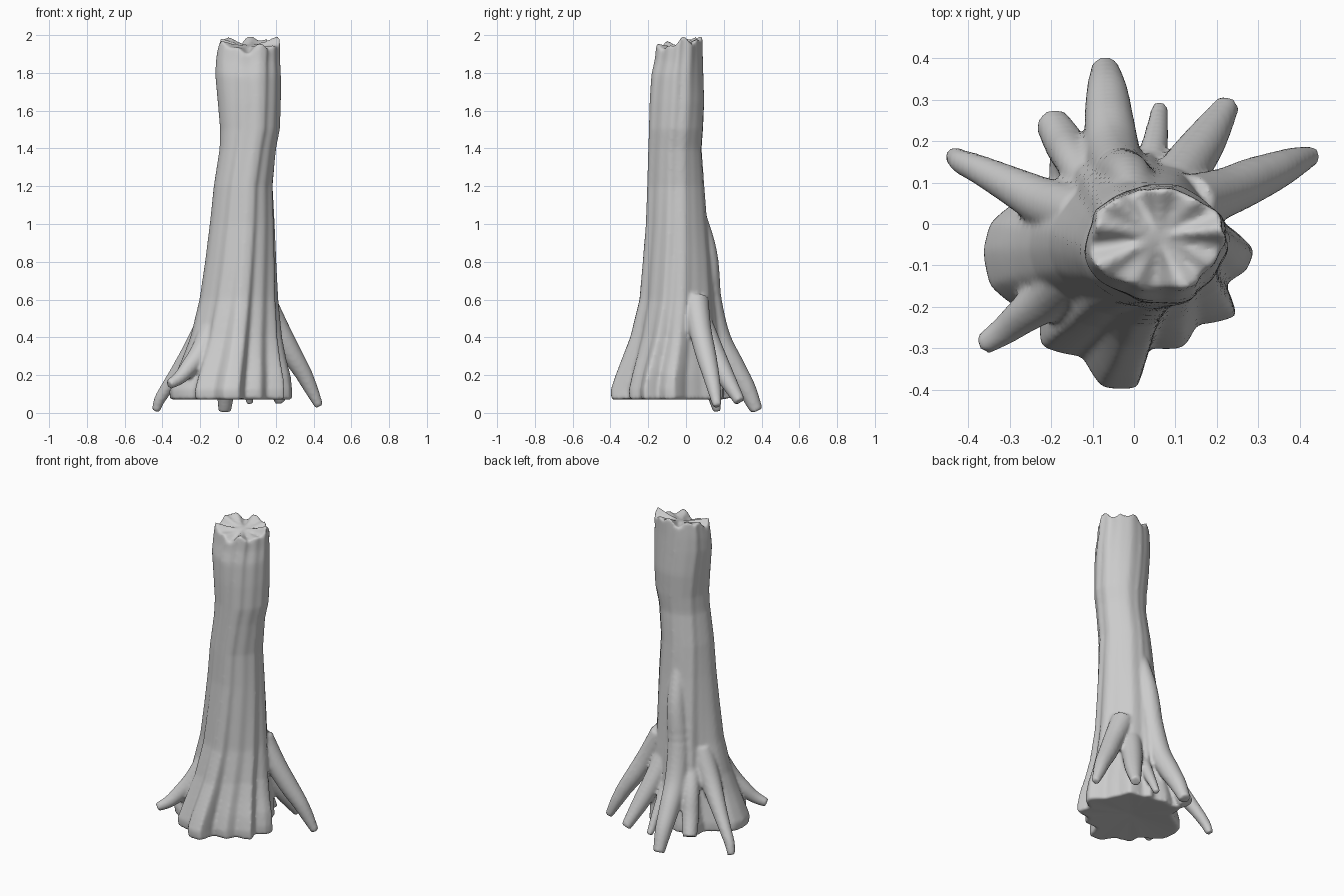
import bpy, bmesh, math
from mathutils import Vector

if "Cube" in bpy.data.objects:
    bpy.data.objects.remove(bpy.data.objects["Cube"])

N = 120
bm = bmesh.new()

def lerp_table(table, t):
    for a, b in zip(table, table[1:]):
        if t <= b[0]:
            f = max(0, (t - a[0]) / (b[0] - a[0]))
            return [p + (q - p) * f for p, q in zip(a[1:], b[1:])]
    return table[-1][1:]

def skin(rings, end_a, end_b):
    """Closed surface through rings of points, capped to two centre points."""
    vs = [[bm.verts.new(p) for p in r] for r in rings]
    n = len(vs[0])
    a, b = bm.verts.new(end_a), bm.verts.new(end_b)
    for i in range(n):
        j = (i + 1) % n
        for lo, hi in zip(vs, vs[1:]):
            bm.faces.new((lo[i], lo[j], hi[j], hi[i]))
        bm.faces.new((a, vs[0][j], vs[0][i]))
        bm.faces.new((b, vs[-1][i], vs[-1][j]))

# Lobed outline at the foot: angle in degrees, radius
LOBES = [(-180, .34), (-165, .335), (-150, .29), (-140, .26), (-130, .31), (-120, .295),
         (-110, .28), (-98, .345), (-84, .345), (-75, .25), (-58, .285), (-45, .26),
         (-30, .325), (-18, .265), (-9, .31), (0, .325), (15, .26), (35, .26), (50, .29),
         (68, .25), (76, .28), (85, .25), (100, .28), (112, .28), (122, .32), (135, .25),
         (150, .27), (168, .33), (180, .34)]
# Trunk silhouette: z, x min, x max, y min, y max, lobe strength
TRUNK = [(.07, -.345, .29, -.375, .25, 1), (.12, -.35, .29, -.38, .25, 1),
         (.2, -.32, .28, -.355, .235, .95), (.3, -.28, .255, -.32, .215, .85),
         (.4, -.245, .235, -.285, .195, .7), (.6, -.2, .215, -.24, .165, .5),
         (.8, -.172, .205, -.225, .145, .4), (1, -.148, .197, -.21, .122, .35),
         (1.2, -.128, .187, -.205, .105, .32), (1.4, -.098, .205, -.2, .09, .3),
         (1.5, -.096, .225, -.198, .098, .3), (1.65, -.11, .23, -.195, .105, .3),
         (1.8, -.124, .23, -.188, .1, .33), (1.9, -.122, .225, -.17, .097, .38),
         (2, -.112, .225, -.162, .095, .42)]

def trunk_ring(z, top_mix):
    x0, x1, y0, y1, amp = lerp_table(TRUNK, z)
    pts = []
    for i in range(N):
        a = math.tau * i / N - math.pi
        look = (math.degrees(a) - 16 * max(0, z - .2) + 180) % 360 - 180
        k = 1 + amp * (lerp_table(LOBES, look)[0] / .325 - 1)
        x = (x0 + x1) / 2 + (x1 - x0) / 2 * k * math.cos(a)
        y = (y0 + y1) / 2 + (y1 - y0) / 2 * k * math.sin(a)
        # ragged broken rim
        rim = .22 * (y + .03) - .04 + .016 * math.sin(5 * a + 1) + .014 * math.sin(9 * a) + .1 * (abs(x - .06) - .1)
        pts.append(Vector((x, y, z + rim * top_mix)))
    return pts

# Trunk
zs = [.07 + 1.93 * i / 70 for i in range(71)]
rings = [trunk_ring(z, max(0, (z - 1.6) / .4) ** 2) for z in zs]
c = Vector((.06, -.03, 1.945))
rings.append([c + (p - c) * .55 - Vector((0, 0, .006)) for p in rings[-1]])
skin(rings, (-.03, -.06, .085), c)

# Roots: x, y, z, radius
ROOTS = [
    [(-.12, .02, .55, .07), (-.21, .05, .38, .06), (-.3, .095, .24, .046), (-.37, .13, .14, .036), (-.415, .15, .07, .03), (-.435, .165, .01, .022)],
    [(-.12, -.1, .48, .07), (-.19, -.165, .33, .06), (-.26, -.215, .24, .046), (-.31, -.255, .185, .036), (-.365, -.292, .15, .026)],
    [(.13, .05, .6, .07), (.215, .075, .44, .06), (.285, .105, .31, .055), (.345, .13, .21, .046), (.39, .15, .12, .036), (.43, .165, .035, .023)],
    [(.01, .05, 1.1, .04), (-.01, .11, .85, .055), (-.035, .125, .6, .065), (-.05, .17, .4, .066), (-.06, .25, .25, .06), (-.065, .32, .13, .05), (-.07, .375, .01, .034)],
    [(.08, .06, .5, .07), (.13, .14, .33, .06), (.175, .205, .2, .05), (.225, .285, .06, .03)],
    [(.04, .13, .32, .04), (.053, .21, .18, .03), (.062, .28, .05, .02)],
    [(-.08, .06, .5, .06), (-.14, .15, .33, .05), (-.165, .19, .2, .05), (-.195, .24, .09, .042)],
]

def root(path):
    # refine the path with a Catmull-Rom curve
    q = [Vector(p) for p in path]
    q = [2 * q[0] - q[1]] + q + [2 * q[-1] - q[-2]]
    fine = []
    for p0, p1, p2, p3 in zip(q, q[1:], q[2:], q[3:]):
        for s in range(5):
            t = s / 5
            fine.append(.5 * (2 * p1 + (p2 - p0) * t + (2 * p0 - 5 * p1 + 4 * p2 - p3) * t * t
                              + (3 * p1 - p0 - 3 * p2 + p3) * t ** 3))
    fine.append(q[-2])
    rs = []
    for i, p in enumerate(fine):
        d = (fine[min(i + 1, len(fine) - 1)] - fine[max(i - 1, 0)]).to_3d().normalized()
        u = d.cross(Vector((0, 0, 1))).normalized()
        v = u.cross(d)
        rs.append([p.to_3d() + p.w * (u * math.cos(math.tau * k / 16) - v * math.sin(math.tau * k / 16))
                   for k in range(16)])
    skin(rs, fine[0].to_3d(), fine[-1].to_3d())

for path in ROOTS:
    root(path)

bmesh.ops.recalc_face_normals(bm, faces=bm.faces)
for f in bm.faces:
    f.smooth = True
for v in bm.verts:
    v.co.z = max(v.co.z, 0)
mesh = bpy.data.meshes.new("tree_trunk_with_roots")
bm.to_mesh(mesh)
bm.free()
trunk = bpy.data.objects.new("tree_trunk_with_roots", mesh)
bpy.context.collection.objects.link(trunk)

# Fuse the roots into the trunk and soften the joints
rm = trunk.modifiers.new("fuse", 'REMESH')
rm.mode = 'VOXEL'
rm.voxel_size = .01
rm.use_smooth_shade = True
sm = trunk.modifiers.new("soften", 'SMOOTH')
sm.factor = .5
sm.iterations = 4
